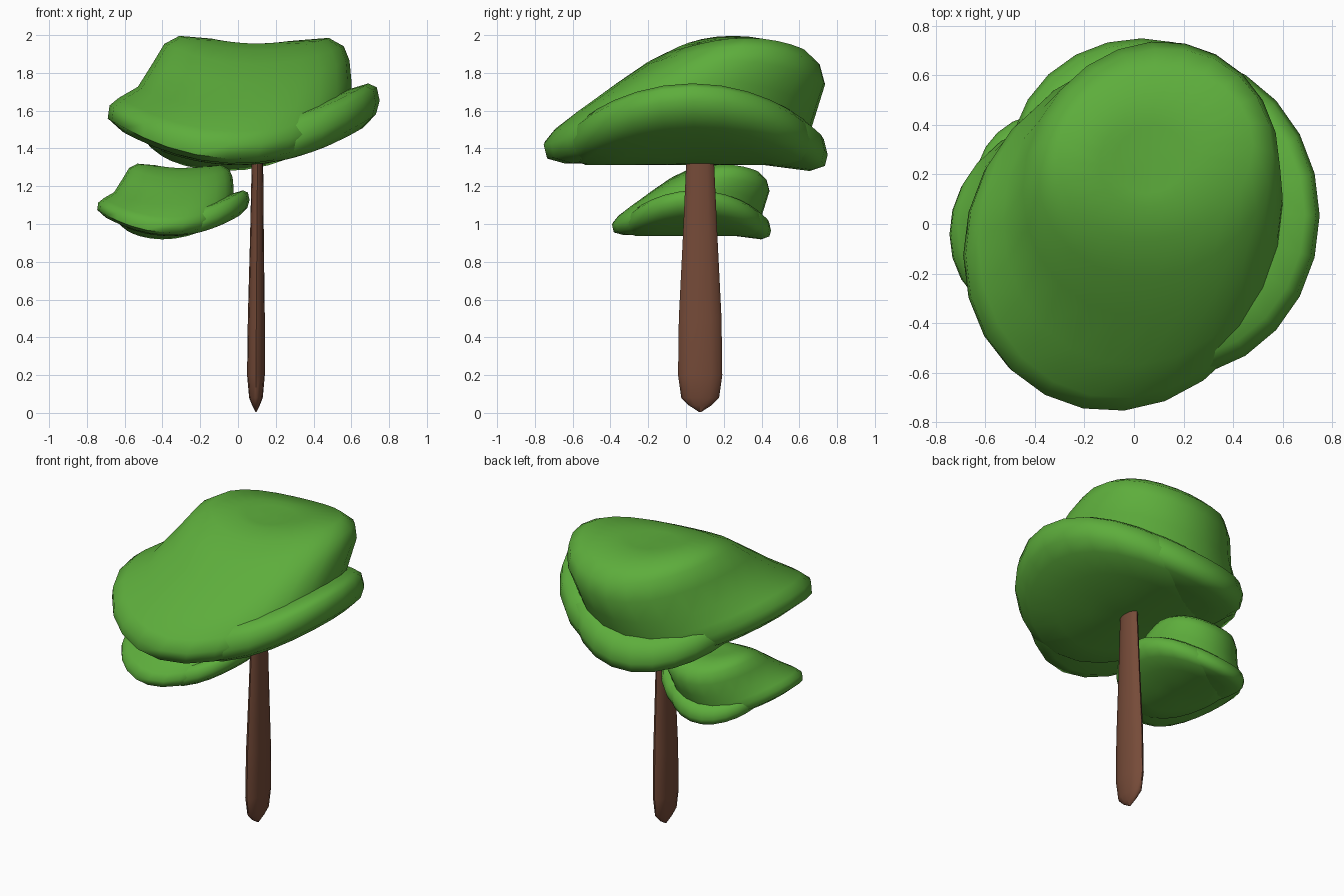
import bpy, bmesh, math
from mathutils import Matrix, Vector

if "Cube" in bpy.data.objects:
    bpy.data.objects.remove(bpy.data.objects["Cube"])

SEG = 24


def material(name, color):
    m = bpy.data.materials.new(name)
    m.diffuse_color = (*color, 1)
    m.use_nodes = True
    m.node_tree.nodes["Principled BSDF"].inputs["Base Color"].default_value = m.diffuse_color
    return m


def stack(bm, rings, seg=SEG, tilt_x=0.0, tilt_y=0.0):
    """Loft elliptical rings (z, x_min, x_max, y_min, y_max) and close both ends."""
    loops = []
    for z, x0, x1, y0, y1 in rings:
        cx, cy, rx, ry = (x0 + x1) / 2, (y0 + y1) / 2, (x1 - x0) / 2, (y1 - y0) / 2
        loop = []
        for i in range(seg):
            a = 2 * math.pi * i / seg
            x, y = cx + rx * math.cos(a), cy + ry * math.sin(a)
            loop.append(bm.verts.new((x, y, z + tilt_x * x + tilt_y * y)))
        loops.append(loop)

    def bridge(a, b):
        for i in range(seg):
            j = (i + 1) % seg
            bm.faces.new((a[i], a[j], b[j], b[i]))

    for a, b in zip(loops, loops[1:]):
        bridge(a, b)
    # caps get inner rings so they can follow the bend
    for loop in (loops[0], loops[-1]):
        c = sum((v.co for v in loop), Vector()) / seg
        prev = loop
        for f in (0.7, 0.35):
            inner = [bm.verts.new(c + (v.co - c) * f) for v in loop]
            bridge(prev, inner)
            prev = inner
        tip = bm.verts.new(c)
        for i in range(seg):
            bm.faces.new((prev[i], prev[(i + 1) % seg], tip))


def finish(bm, name, mat, angle):
    bmesh.ops.recalc_face_normals(bm, faces=bm.faces)
    me = bpy.data.meshes.new(name)
    bm.to_mesh(me)
    bm.free()
    me.materials.append(mat)
    ob = bpy.data.objects.new(name, me)
    bpy.context.collection.objects.link(ob)
    bpy.ops.object.select_all(action='DESELECT')
    ob.select_set(True)
    bpy.context.view_layer.objects.active = ob
    bpy.ops.object.shade_smooth_by_angle(angle=math.radians(angle))
    return ob


green = material("leaf_green", (0.11, 0.42, 0.045))
brown = material("bark_brown", (0.18, 0.07, 0.04))

# Foliage: wedge-shaped crown that slopes down to the front
bm = bmesh.new()
stack(bm, [
    (1.32, -.61, .52, -.64, .55),
    (1.345, -.69, .57, -.73, .60),
    (1.42, -.68, .60, -.75, .63),
    (1.49, -.63, .60, -.70, .66),
    (1.60, -.53, .60, -.57, .69),
    (1.74, -.45, .59, -.38, .73),
    (1.85, -.39, .56, -.22, .70),
    (1.925, -.31, .48, -.07, .62),
    (1.96, -.14, .27, .06, .45),
])
# skew the crown and lean its top slightly to the left
for v in bm.verts:
    v.co.y += 0.09 * v.co.x
    v.co.z -= 0.09 * v.co.x * min(1, max(0, (v.co.z - 1.6) / 0.25))
# right rim lobe
stack(bm, [
    (1.312, -.40, .66, -.55, .63),
    (1.34, -.44, .73, -.60, .67),
    (1.40, -.45, .75, -.62, .69),
    (1.48, -.44, .735, -.60, .67),
    (1.53, -.40, .69, -.55, .62),
    (1.56, -.30, .58, -.42, .50),
])
# back left rim lobe, hanging lower at the back and left
stack(bm, [
    (1.37, -.42, .50, -.17, .67),
    (1.40, -.48, .54, -.22, .735),
    (1.46, -.50, .56, -.24, .75),
    (1.54, -.48, .54, -.22, .73),
    (1.59, -.42, .50, -.17, .66),
], tilt_x=0.09, tilt_y=-0.13)
# bend the whole clump upward at the left and right
for v in bm.verts:
    v.co.z += 0.45 * v.co.x ** 2
big = finish(bm, "large_foliage", green, 60)

# Lower clump is a smaller copy
small = big.copy()
small.data = big.data.copy()
small.name = "small_foliage"
small.data.transform(Matrix.Translation((-.345, .03, 1.12)) @ Matrix.Scale(.56, 4)
                     @ Matrix.Translation((-.025, 0, -1.64)))
bpy.context.collection.objects.link(small)

# Trunk: tapered oval post with a pointed foot
cx, cy = 0.095, 0.075
bm = bmesh.new()
stack(bm, [(z, cx - rx + dx, cx + rx + dx, cy - ry, cy + ry) for z, rx, ry, dx in [
    (.005, .003, .006, 0), (.04, .02, .06, 0), (.08, .036, .10, 0), (.2, .047, .117, 0),
    (.5, .045, .113, .002), (.9, .037, .093, .005), (1.34, .030, .073, .008)]], seg=12)
finish(bm, "trunk", brown, 60)
